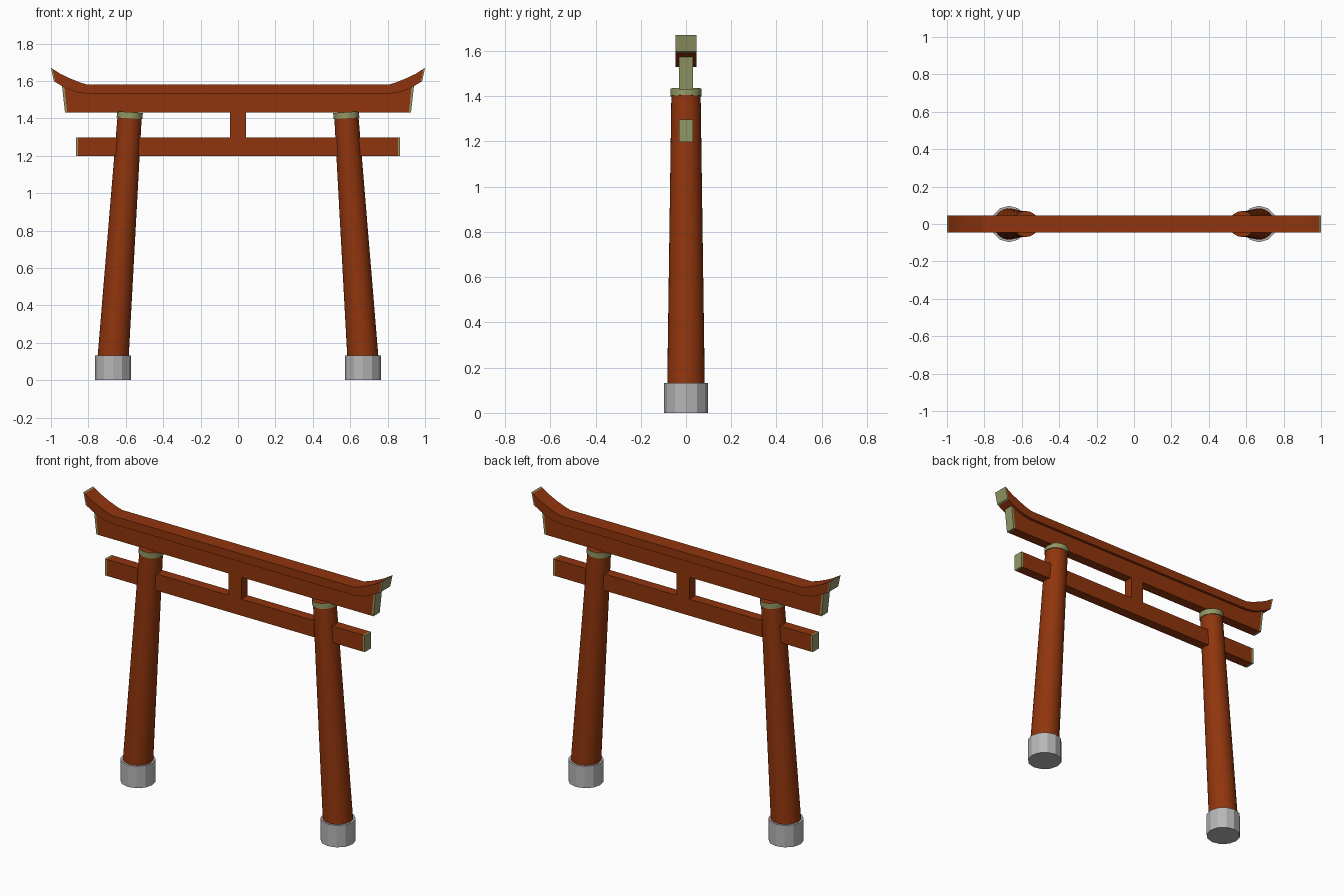
import bpy, bmesh
from mathutils import Vector, Matrix

if "Cube" in bpy.data.objects:
    bpy.data.objects.remove(bpy.data.objects["Cube"])


def material(name, rgb):
    m = bpy.data.materials.new(name)
    m.diffuse_color = (*rgb, 1)
    m.use_nodes = True
    m.node_tree.nodes["Principled BSDF"].inputs["Base Color"].default_value = m.diffuse_color
    return m


RED = material("vermilion", (0.28, 0.036, 0.004))
OLIVE = material("olive", (0.29, 0.31, 0.13))
STONE = material("stone", (0.47, 0.47, 0.47))


def finish(name, bm, *mats):
    bmesh.ops.recalc_face_normals(bm, faces=bm.faces)
    me = bpy.data.meshes.new(name)
    bm.to_mesh(me)
    bm.free()
    for m in mats:
        me.materials.append(m)
    ob = bpy.data.objects.new(name, me)
    bpy.context.collection.objects.link(ob)
    return ob


def prism(name, profile, half_depth, mat):
    """Extrude an x-z outline through y."""
    bm = bmesh.new()
    face = bm.faces.new([bm.verts.new((x, -half_depth, z)) for x, z in profile])
    ext = bmesh.ops.extrude_face_region(bm, geom=[face])
    moved = [v for v in ext["geom"] if isinstance(v, bmesh.types.BMVert)]
    bmesh.ops.translate(bm, verts=moved, vec=(0, 2 * half_depth, 0))
    return finish(name, bm, mat)


def rod(name, a, b, r1, r2, sides, mat, smooth=True, top=None):
    """Tapered cylinder from point a to point b, with an optional top colour."""
    a, b = Vector(a), Vector(b)
    d = b - a
    rot = d.to_track_quat('Z', 'Y').to_matrix().to_4x4()
    bm = bmesh.new()
    bmesh.ops.create_cone(bm, cap_ends=True, segments=sides, radius1=r1, radius2=r2,
                          depth=d.length, matrix=Matrix.Translation((a + b) / 2) @ rot)
    for f in bm.faces:
        f.smooth = smooth and len(f.verts) == 4
        if top and len(f.verts) > 4 and f.calc_center_median().z > (a.z + b.z) / 2:
            f.material_index = 1
    for e in bm.edges:
        e.smooth = all(len(f.verts) == 4 for f in e.link_faces)
    return finish(name, bm, mat, *([top] if top else []))


def both(right):
    """Complete a right-half chain of points with its mirror image."""
    return right + [(-x, z) for x, z in reversed(right)]


def axis(s, z):
    # centre line of a leaning pillar
    return (s * (0.667 - (z - 0.13) * 0.0685), 0, z)


# Pillars, collars and stone bases
for s, side in ((-1, "left"), (1, "right")):
    rod(side + "_base", (s * 0.668, 0, 0), (s * 0.668, 0, 0.132), 0.097, 0.097, 12, STONE, False)
    rod(side + "_pillar", axis(s, 0.02), axis(s, 1.42), 0.0845, 0.0645, 32, RED)
    rod(side + "_collar", axis(s, 1.40), axis(s, 1.433), 0.069, 0.069, 32, OLIVE, top=RED)

# Lower tie beam and centre strut
prism("tie_beam", both([(0.855, 1.198), (0.855, 1.298)]), 0.03, RED)
prism("centre_strut", both([(0.043, 1.29), (0.043, 1.435)]), 0.03, RED)

# Upper lintel with curved top, and the upswept roof beam lying on it
prism("lintel", both([(0.913, 1.43), (0.928, 1.566), (0.90, 1.553),
                      (0.86, 1.539), (0.80, 1.53)]), 0.03, RED)
prism("roof_beam", both([(0.80, 1.53), (0.86, 1.539), (0.90, 1.553), (0.94, 1.572), (0.976, 1.593),
                         (0.992, 1.665), (0.95, 1.638), (0.90, 1.614), (0.85, 1.594),
                         (0.807, 1.58)]), 0.046, RED)

# Painted end caps
caps = {
    "tie_beam_cap": ([(0.855, 1.198), (0.867, 1.198), (0.867, 1.298), (0.855, 1.298)], 0.03),
    "lintel_cap": ([(0.913, 1.43), (0.925, 1.43), (0.941, 1.573), (0.928, 1.566)], 0.03),
    "roof_beam_cap": ([(0.976, 1.593), (0.984, 1.597), (1.0, 1.67), (0.992, 1.665)], 0.046),
}
for name, (pts, depth) in caps.items():
    for s, side in ((-1, "left_"), (1, "right_")):
        prism(side + name, [(s * x, z) for x, z in pts], depth, OLIVE)
